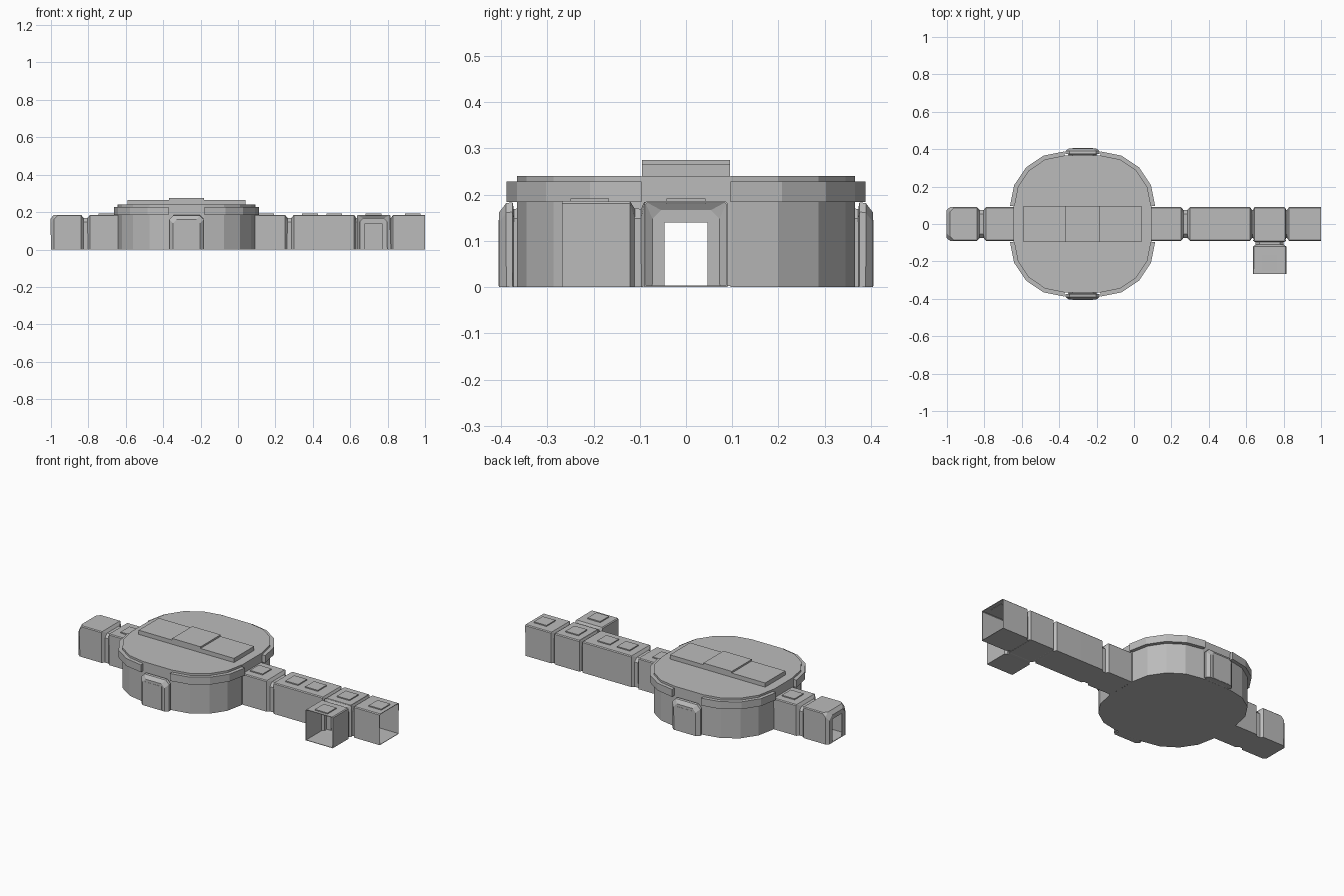
import bpy, bmesh, math
from mathutils import Matrix, Vector

cube = bpy.data.objects.get("Cube")
if cube:
    bpy.data.objects.remove(cube, do_unlink=True)

grey = bpy.data.materials.new("hull_grey")
grey.use_nodes = True
grey.diffuse_color = (0.5, 0.5, 0.5, 1)
grey.node_tree.nodes["Principled BSDF"].inputs["Base Color"].default_value = (0.5, 0.5, 0.5, 1)

HUB = -0.275      # hub centre on x
W, H = 0.088, 0.184   # tunnel half width and height
SHEET = 0.004
FULL = (W, H, 0.004)       # half width, height, top chamfer
NECK = (0.074, 0.168, 0.02)


def finish(name, bm, sheet=False, matrix=None):
    bmesh.ops.recalc_face_normals(bm, faces=bm.faces)
    if matrix:
        bm.transform(matrix)
    mesh = bpy.data.meshes.new(name)
    bm.to_mesh(mesh)
    bm.free()
    mesh.materials.append(grey)
    obj = bpy.data.objects.new(name, mesh)
    bpy.context.collection.objects.link(obj)
    if sheet:
        mod = obj.modifiers.new("thickness", "SOLIDIFY")
        mod.thickness = SHEET
        mod.offset = 0
    return obj


def box(name, x0, x1, y0, y1, z0, z1):
    bm = bmesh.new()
    bmesh.ops.create_cube(bm, size=1)
    for v in bm.verts:
        v.co = ((x0 + x1) / 2 + v.co.x * (x1 - x0), (y0 + y1) / 2 + v.co.y * (y1 - y0),
                (z0 + z1) / 2 + v.co.z * (z1 - z0))
    return finish(name, bm)


def arch(w, h, c):
    base = SHEET / 2
    return [(-w, base), (-w, h - c), (c - w, h), (w - c, h), (w, h - c), (w, base)]


def tunnel(name, sections, matrix=None, open_side=False, capped=False):
    """Loft arch sections (x, (w, h, c)) into a tube along x."""
    bm = bmesh.new()
    rings = [[bm.verts.new((x, y, z)) for y, z in arch(*s)] for x, s in sections]
    for a, b in zip(rings, rings[1:]):
        for i in range(len(a)):
            j = (i + 1) % len(a)
            bm.faces.new((a[i], a[j], b[j], b[i]))
    if capped:
        bm.faces.new(rings[-1])
    bmesh.ops.recalc_face_normals(bm, faces=bm.faces)
    if open_side:
        bmesh.ops.delete(bm, geom=[f for f in bm.faces if f.normal.y < -0.9], context="FACES")
    return finish(name, bm, True, matrix)


def doorway(name, x, size, matrix=None):
    """Wall across a tunnel with a rectangular walk-through opening."""
    bm = bmesh.new()
    hole = [(0.046, SHEET / 2), (0.046, 0.14), (-0.046, 0.14), (-0.046, SHEET / 2)]
    bm.faces.new([bm.verts.new((x, y, z)) for y, z in arch(*size) + hole])
    return finish(name, bm, True, matrix)


def joint(x, half=0.025):
    """Pinched neck sections centred on x."""
    return [(x - half, FULL), (x - half * 0.5, NECK), (x + half * 0.5, NECK), (x + half, FULL)]


def corner(radius, steps=4):
    """Quarter arc of the hub's rounded square outline."""
    pts = []
    for i in range(steps + 1):
        a = math.radians(90 * i / steps)
        pts.append(Vector((0.096 + radius * math.cos(a), 0.096 + radius * math.sin(a))))
    return pts


def prism(name, pts, z0, z1, open_ends=False):
    bm = bmesh.new()
    face = bm.faces.new([bm.verts.new((HUB + p.x, p.y, z0)) for p in pts])
    ext = bmesh.ops.extrude_face_region(bm, geom=[face], use_keep_orig=True)
    for v in ext["geom"]:
        if isinstance(v, bmesh.types.BMVert):
            v.co.z = z1
    bmesh.ops.recalc_face_normals(bm, faces=bm.faces)
    if open_ends:
        bmesh.ops.delete(bm, geom=[f for f in bm.faces if abs(f.normal.x) > 0.999], context="FACES")
    return finish(name, bm)


def mirror_pts(pts, sx, sy):
    return [Vector((p.x * sx, p.y * sy)) for p in pts]


# Hub drum, open where the tunnels enter
quarter = corner(0.27)
outline = (quarter + mirror_pts(quarter, -1, 1)[::-1]
           + mirror_pts(quarter, -1, -1) + mirror_pts(quarter, 1, -1)[::-1])
prism("hub_drum", outline, 0, 0.24, open_ends=True)
for side, sx in (("left", 1), ("right", -1)):
    doorway("hub_doorway_" + side, HUB + sx * 0.366, (0.096, 0.24, 0.001))

# Rim band in four corner pieces
band = corner(0.292) + corner(0.262)[::-1]
for sx in (1, -1):
    for sy in (1, -1):
        prism("hub_rim", mirror_pts(band, sx, sy), 0.184, 0.228)

# Roof bar and its raised middle
box("roof_bar", HUB - 0.315, HUB + 0.315, -0.095, 0.095, 0.235, 0.265)
box("roof_bar_middle", HUB - 0.094, HUB + 0.094, -0.095, 0.095, 0.26, 0.275)

# Closed bay doors at the front and back
for side, turn in (("front", -90), ("back", 90)):
    place = Matrix.Translation((HUB, 0, 0)) @ Matrix.Rotation(math.radians(turn), 4, "Z")
    tunnel("bay_door_" + side,
           [(0.36, NECK), (0.374, NECK), (0.376, (0.09, 0.182, 0.02)),
            (0.388, (0.09, 0.18, 0.02)), (0.403, (0.072, 0.16, 0.02))], place, capped=True)
    # Door leaf standing slightly proud of the frame
    y = 0.403 if turn > 0 else -0.403
    box("door_leaf_" + side, HUB - 0.055, HUB + 0.055, y - 0.003, y + 0.003, 0.002, 0.145)

# Right-hand tunnel with its tapered entrance
tunnel("entrance_tunnel",
       [(-1, (0.074, 0.165, 0.024)), (-0.983, (W, H, 0.022)), (-0.965, FULL)]
       + joint(-0.815) + [(HUB - 0.366, FULL)])
doorway("entrance_frame", -0.998, (0.074, 0.165, 0.024))
doorway("entrance_bulkhead", -0.815, NECK)

# Left-hand tunnel, junction and open end
tunnel("long_tunnel", [(HUB + 0.366, FULL)] + joint(0.275)
       + [(0.45, FULL), (0.62, FULL), (0.63, NECK), (0.637, NECK), (0.645, FULL)])
tunnel("junction", [(0.645, FULL), (0.805, FULL)], open_side=True)
tunnel("end_tunnel", [(0.805, FULL), (0.812, NECK), (0.82, NECK), (0.83, FULL), (1, FULL)])
for x in (0.275, 0.634, 0.816):
    doorway("tunnel_bulkhead", x, NECK)

# Side branch opening to the front
branch = Matrix.Translation((0.725, 0, 0)) @ Matrix.Rotation(math.radians(-90), 4, "Z")
tunnel("branch_tunnel", [(W, FULL), (0.096, NECK), (0.112, NECK), (0.122, FULL), (0.268, FULL)], branch)
doorway("branch_bulkhead", W, FULL, branch)

# Roof hatches
for x, y in ((-0.705, 0), (0.15, 0), (0.385, 0), (0.515, 0), (0.725, 0), (0.935, 0), (0.725, -0.208)):
    box("roof_hatch", x - 0.042, x + 0.042, y - 0.042, y + 0.042, 0.18, 0.192)
